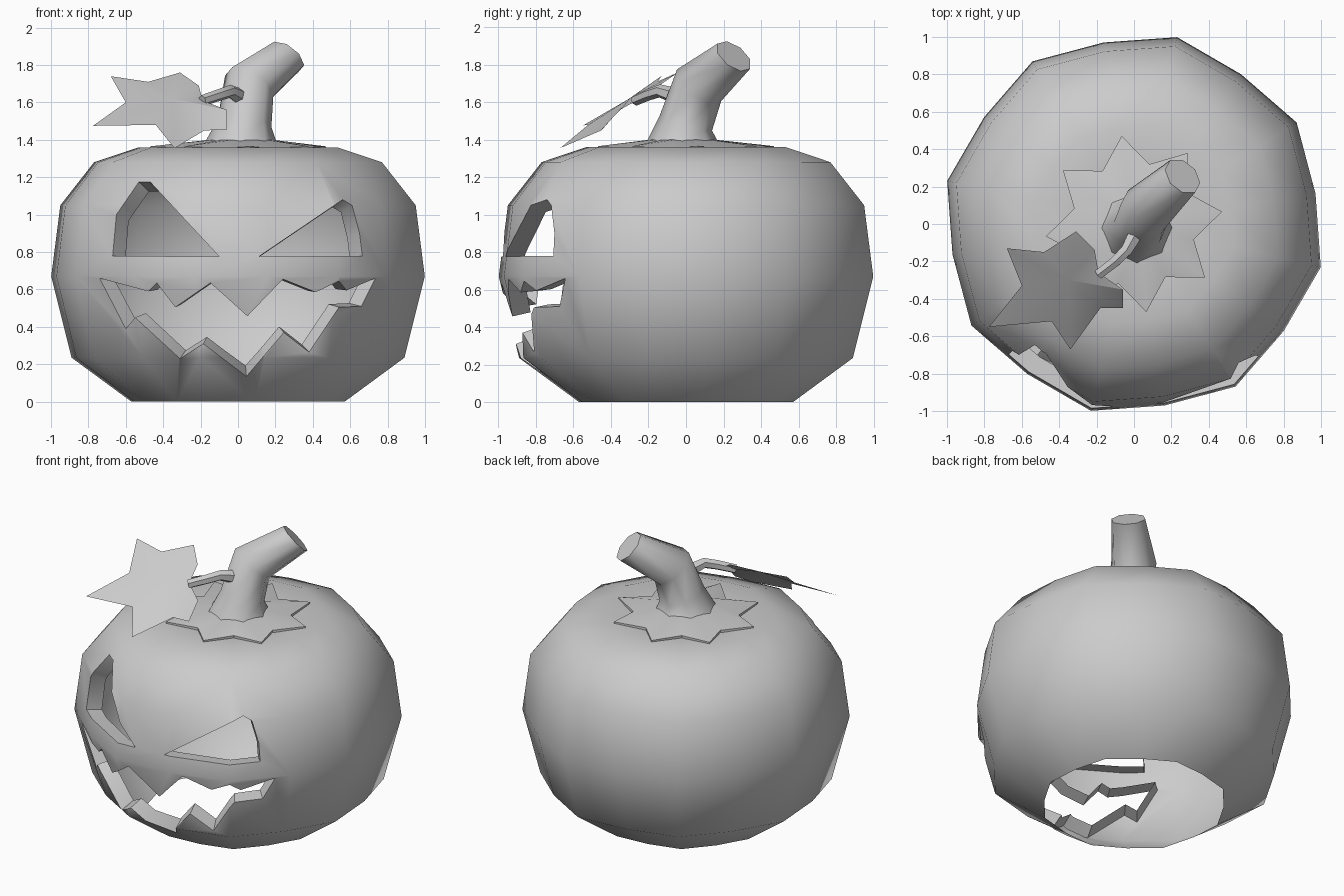
import bpy, bmesh, math
from mathutils import Vector

if "Cube" in bpy.data.objects:
    bpy.data.objects.remove(bpy.data.objects["Cube"], do_unlink=True)

grey = bpy.data.materials.new("plain_grey")
grey.use_nodes = True
grey.diffuse_color = (0.6, 0.6, 0.6, 1)
grey.node_tree.nodes["Principled BSDF"].inputs["Base Color"].default_value = (0.6, 0.6, 0.6, 1)


def make(name, bm, angle=None):
    mesh = bpy.data.meshes.new(name)
    bmesh.ops.recalc_face_normals(bm, faces=bm.faces)
    bm.to_mesh(mesh)
    bm.free()
    mesh.materials.append(grey)
    obj = bpy.data.objects.new(name, mesh)
    bpy.context.collection.objects.link(obj)
    if angle:
        smooth(obj, angle)
    return obj


def smooth(obj, angle):
    bpy.ops.object.select_all(action='DESELECT')
    obj.select_set(True)
    bpy.context.view_layer.objects.active = obj
    bpy.ops.object.shade_smooth_by_angle(angle=math.radians(angle))


def bridge(bm, a, b):
    n = len(a)
    for i in range(n):
        bm.faces.new((a[i], a[(i + 1) % n], b[(i + 1) % n], b[i]))


def prism(name, outline):
    """Front outline in x and z, swept along y through the front wall."""
    bm = bmesh.new()
    rings = [[bm.verts.new((x, y, z)) for x, z in outline] for y in (-1.4, -0.25)]
    bridge(bm, *rings)
    for ring in rings:
        bm.faces.new(ring)
    return make(name, bm)


def tube(name, path, radii, sides, end=None):
    bm = bmesh.new()
    pts = [Vector(p) for p in path]
    rings = []
    for i, p in enumerate(pts):
        t = (pts[min(i + 1, len(pts) - 1)] - pts[max(i - 1, 0)]).normalized()
        if i == 0 and end:
            t = Vector((0, 0, 1))
        if i == len(pts) - 1 and end:
            t = Vector(end).normalized()
        u = Vector((1, 0, 0)) if end else Vector((0, 0, 1))
        u = (u - t * u.dot(t)).normalized()
        v = t.cross(u)
        angles = [math.tau * k / sides for k in range(sides)]
        rings.append([bm.verts.new(p + radii[i] * (u * math.cos(a) + v * math.sin(a)))
                      for a in angles])
    for a, b in zip(rings, rings[1:]):
        bridge(bm, a, b)
    bm.faces.new(rings[0])
    bm.faces.new(rings[-1])
    return make(name, bm, 50)


# Pumpkin body: sixteen sides with eight soft ribs
bm = bmesh.new()
profile = [(0.585, 0), (0.913, 0.235), (1.025, 0.67), (0.975, 1.05),
           (0.79, 1.28), (0.545, 1.36), (0.3, 1.335)]
rings = []
for r, z in profile:
    ring = []
    for k in range(16):
        a = math.radians(77 + 22.5 * k)
        s = r * (0.96 if k % 2 else 1)
        ring.append(bm.verts.new((s * math.cos(a), s * math.sin(a), z)))
    rings.append(ring)
for a, b in zip(rings, rings[1:]):
    bridge(bm, a, b)
bm.faces.new(rings[0])
top = bm.verts.new((0, 0, 1.32))
for i in range(16):
    bm.faces.new((rings[-1][i], rings[-1][(i + 1) % 16], top))
body = make("pumpkin_body", bm)

# Carved face openings
cutters = [
    prism("right_eye_cutter", [(-0.67, 0.78), (-0.65, 1.0), (-0.53, 1.175),
                               (-0.47, 1.175), (-0.1, 0.775)]),
    prism("left_eye_cutter", [(0.11, 0.775), (0.56, 1.08), (0.61, 1.05),
                              (0.65, 0.9), (0.665, 0.78)]),
    prism("mouth_cutter", [
        (-0.74, 0.66), (-0.48, 0.59), (-0.435, 0.635), (-0.335, 0.505), (-0.147, 0.635),
        (0.05, 0.457), (0.24, 0.655), (0.415, 0.585), (0.54, 0.645), (0.58, 0.595),
        (0.735, 0.66), (0.66, 0.51), (0.54, 0.505), (0.38, 0.265), (0.245, 0.37),
        (0.045, 0.135), (-0.185, 0.31), (-0.31, 0.23), (-0.55, 0.45), (-0.6, 0.39)])]
for c in cutters:
    mod = body.modifiers.new(c.name, 'BOOLEAN')
    mod.operation, mod.solver, mod.object = 'DIFFERENCE', 'EXACT', c
bpy.context.view_layer.update()
carved = bpy.data.meshes.new_from_object(body.evaluated_get(bpy.context.evaluated_depsgraph_get()))
body.modifiers.clear()
body.data = carved
for c in cutters:
    bpy.data.objects.remove(c, do_unlink=True)

# Keep only the open shell, then turn the rims of the openings inward
bm = bmesh.new()
bm.from_mesh(carved)
bm.normal_update()
inner = [f for f in bm.faces if f.calc_center_median().z < 0.001
         or (f.calc_center_median().y < -0.2
             and (abs(f.normal.y) < 0.002 or abs(f.normal.y) > 0.9999))]
bmesh.ops.delete(bm, geom=inner, context='FACES')
rim = [e for e in bm.edges if e.is_boundary and max(v.co.z for v in e.verts) > 0.01]
out = bmesh.ops.extrude_edge_only(bm, edges=rim)
for v in out["geom"]:
    if isinstance(v, bmesh.types.BMVert):
        v.co += (Vector((0, 0, 0.67)) - v.co).normalized() * 0.1
bm.to_mesh(carved)
bm.free()
smooth(body, 46)

# Star-shaped collar under the stem
bm = bmesh.new()
layers = []
for drop in (0, 0.02):
    star, hub = [], []
    for k in range(16):
        a = math.radians(98 + 22.5 * k)
        r, z = (0.33, 1.355) if k % 2 else (0.475, 1.365)
        star.append(bm.verts.new((r * math.cos(a), r * math.sin(a), z - drop)))
        hub.append(bm.verts.new((0.015 + 0.17 * math.cos(a), -0.02 + 0.17 * math.sin(a), 1.4 - drop)))
    bridge(bm, star, hub)
    bm.faces.new(hub)
    layers.append(star)
bridge(bm, *layers)
make("star_collar", bm, 30)

# Bent stem and the small stalk holding the leaf
tube("stem", [(0.015, -0.02, 1.39), (0.035, 0, 1.49), (0.06, 0.07, 1.69), (0.26, 0.255, 1.845)],
     [0.19, 0.145, 0.145, 0.11], 8, (0.5, 0.5, 0.65))
tube("leaf_stalk", [(0.01, -0.05, 1.63), (-0.04, -0.14, 1.66), (-0.1, -0.2, 1.64), (-0.19, -0.27, 1.61)],
     [0.045, 0.035, 0.032, 0.03], 6)

# Pointed leaf, fanned around its middle
outline = [(-0.19, -0.26, 1.61), (-0.21, -0.14, 1.69), (-0.31, -0.04, 1.76), (-0.48, -0.15, 1.71),
           (-0.68, -0.13, 1.74), (-0.6, -0.33, 1.6), (-0.775, -0.55, 1.475), (-0.44, -0.52, 1.48),
           (-0.34, -0.67, 1.355), (-0.18, -0.45, 1.45), (-0.06, -0.45, 1.455), (-0.06, -0.35, 1.56)]
bm = bmesh.new()
edge = [bm.verts.new(p) for p in outline]
mid = bm.verts.new((-0.35, -0.3, 1.62))
for i, v in enumerate(edge):
    bm.faces.new((mid, v, edge[(i + 1) % len(edge)]))
make("leaf", bm, 25)
